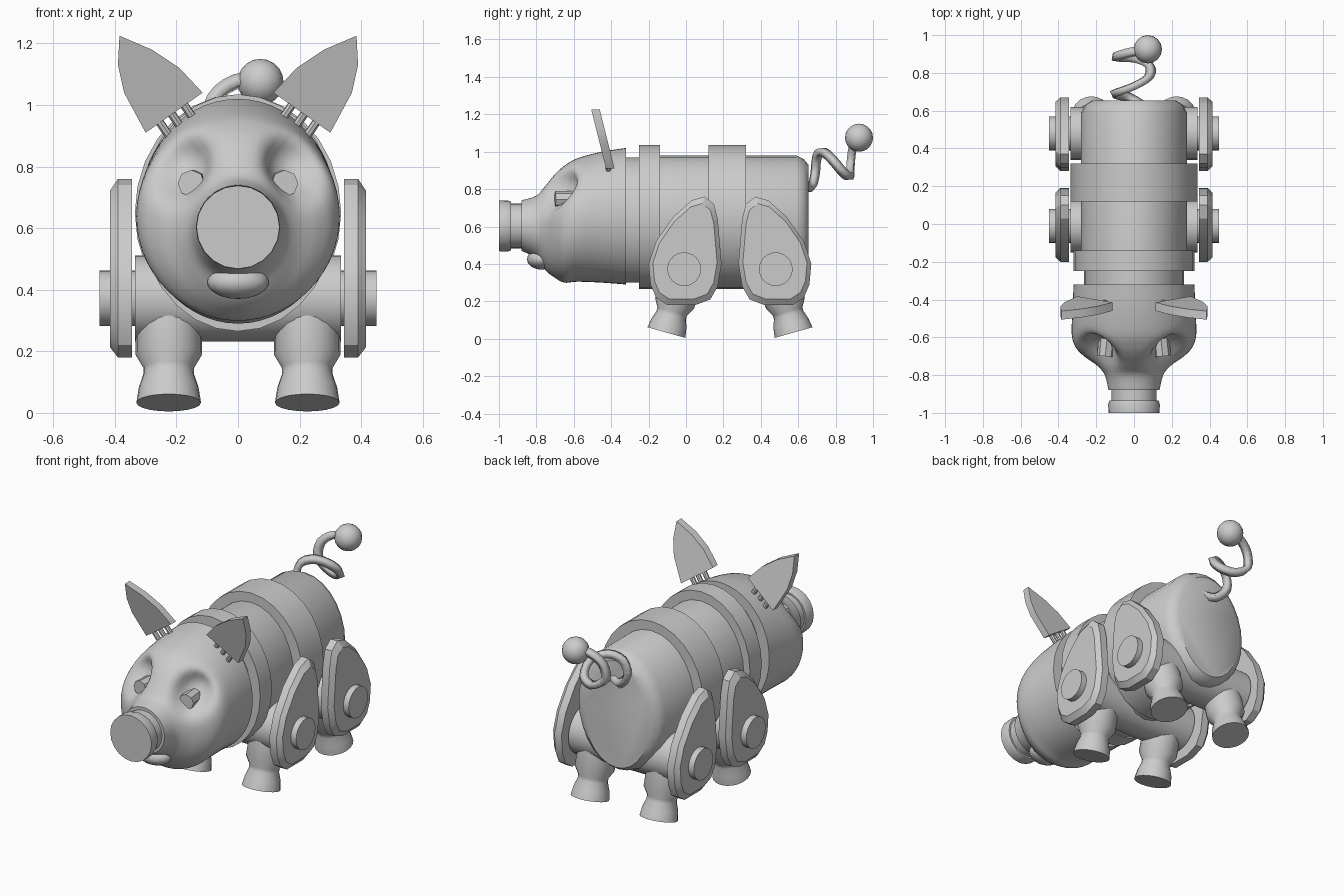
import bpy, bmesh
from math import sin, cos, pi, exp, radians
from mathutils import Vector

if "Cube" in bpy.data.objects:
    bpy.data.objects.remove(bpy.data.objects["Cube"])


def shade(ob, angle=35):
    bpy.ops.object.select_all(action='DESELECT')
    ob.select_set(True)
    bpy.context.view_layer.objects.active = ob
    bpy.ops.object.shade_smooth_by_angle(angle=radians(angle))


def skin(name, loops, angle=35):
    """Bridge a row of equal-length point loops and cap both ends."""
    bm = bmesh.new()
    rows = [[bm.verts.new(p) for p in loop] for loop in loops]
    n = len(rows[0])
    for a, b in zip(rows, rows[1:]):
        for i in range(n):
            j = (i + 1) % n
            bm.faces.new((a[i], a[j], b[j], b[i]))
    bm.faces.new(rows[0])
    bm.faces.new(rows[-1])
    bmesh.ops.recalc_face_normals(bm, faces=bm.faces)
    mesh = bpy.data.meshes.new(name)
    bm.to_mesh(mesh)
    bm.free()
    ob = bpy.data.objects.new(name, mesh)
    bpy.context.collection.objects.link(ob)
    shade(ob, angle)
    return ob


def oval(y, rx, zc, rz, n=28):
    return [Vector((rx * sin(2 * pi * i / n), y, zc + rz * cos(2 * pi * i / n)))
            for i in range(n)]


def turned(name, profile, origin, direction, n=20):
    """Revolve (distance, radius) pairs about an axis."""
    q = Vector((0, 1, 0)).rotation_difference(Vector(direction))
    skin(name, [[Vector(origin) + q @ p for p in oval(d, r, 0, r, n)]
                for d, r in profile])


def ball(name, loc, scale, seg, rings):
    bpy.ops.mesh.primitive_uv_sphere_add(segments=seg, ring_count=rings, location=loc)
    ob = bpy.context.object
    ob.name = name
    ob.scale = scale
    shade(ob, 40)


def smooth_rows(rows, steps):
    """Catmull-Rom interpolation through rows of values."""
    pts = [rows[0]] + rows + [rows[-1]]
    out = []
    for a, b, c, d in zip(pts, pts[1:], pts[2:], pts[3:]):
        for k in range(steps):
            t = k / steps
            out.append([q + t * ((r - p) + t * ((2*p - 5*q + 4*r - s)
                        + t * (3*q - p - 3*r + s))) / 2
                        for p, q, r, s in zip(a, b, c, d)])
    return out + [rows[-1]]


# Barrel body, neck and raised bands
skin("body", [oval(-0.25, 0.28, 0.625, 0.355), oval(0.59, 0.28, 0.625, 0.355),
              oval(0.63, 0.26, 0.62, 0.34), oval(0.655, 0.22, 0.615, 0.315)])
skin("neck", [oval(y, 0.265, 0.635, 0.335) for y in (-0.36, -0.2)])
for name, y0, y1, rx in (("shoulder_band", -0.25, -0.14, 0.32),
                         ("belly_band", 0.12, 0.32, 0.335)):
    skin(name, [oval(y, rx, 0.65, 0.385) for y in (y0, y1)])

# Head: rows of (y, half width, top, bottom)
head_rows = [(-0.32, 0.32, 1.02, 0.29), (-0.45, 0.325, 1.0, 0.3),
             (-0.58, 0.33, 0.965, 0.305), (-0.65, 0.31, 0.925, 0.3),
             (-0.7, 0.265, 0.88, 0.325), (-0.75, 0.195, 0.82, 0.365),
             (-0.8, 0.155, 0.765, 0.43), (-0.88, 0.135, 0.74, 0.47)]
head = [oval(y, w, (t + b) / 2, (t - b) / 2, 56)
        for y, w, t, b in smooth_rows(head_rows, 6)]
# Press in the eye sockets
for loop in head:
    for p in loop:
        for s in (1, -1):
            d2 = ((p.x - s * 0.18) / 0.09) ** 2 + ((p.y + 0.67) / 0.11) ** 2 \
                + ((p.z - 0.79) / 0.1) ** 2
            p += Vector((-s * 0.045, 0.09, -0.015)) * exp(-d2 ** 1.5)
skin("head", head, 50)
ball("lower_lip", (0, -0.775, 0.425), (0.1, 0.075, 0.055), 20, 12)

# Snout
turned("snout", [(-0.86, 0.12), (-0.935, 0.12), (-0.935, 0.13),
                 (-0.955, 0.137), (-1.0, 0.135)], (0, 0, 0.603), (0, 1, 0), 20)

# Ear outline in x and z, pulled into a forward-leaning blade
ear = [(0.115, 1.04), (0.19, 1.12), (0.28, 1.18), (0.385, 1.225),
       (0.39, 1.13), (0.37, 1.04), (0.3, 0.91)]
for s, side in ((1, "left"), (-1, "right")):
    skin("ear_" + side, [[(s * x, off - 0.25 * (z - 0.92), z) for x, z in ear]
                         for off in (-0.43, -0.385)], 20)
    for i, (x, z) in enumerate(((0.175, 1.0), (0.215, 0.97), (0.255, 0.945))):
        turned(f"ear_peg_{side}_{i}", [(-0.01, 0.014), (0.08, 0.014)],
               (s * x, -0.42, z), (-s * 0.56, 0.1, -0.82), 8)
    turned("eye_" + side, [(0, 0.044), (0.12, 0.044)],
           (s * 0.152, -0.7, 0.745), (-s * 0.1, 1, 0), 8)

# Legs: axle, teardrop plates and feet; the rear pair mirrors the front
plate = [(0.11, 0.76), (0.16, 0.72), (0.18, 0.64), (0.2, 0.4), (0.18, 0.28),
         (0.14, 0.21), (0.06, 0.18), (-0.09, 0.18), (-0.15, 0.22),
         (-0.18, 0.29), (-0.19, 0.4), (-0.15, 0.52), (-0.06, 0.65), (0.04, 0.74)]
leg = [(0, 0.108), (0.19, 0.108), (0.235, 0.082), (0.255, 0.082),
       (0.3, 0.097), (0.352, 0.105)]
axle = [(-0.45, 0.09), (-0.335, 0.09), (-0.335, 0.14),
        (0.335, 0.14), (0.335, 0.09), (0.45, 0.09)]
for end, yc, f in (("front", -0.01, 1), ("rear", 0.48, -1)):
    turned("axle_" + end, axle, (0, yc, 0.372), (1, 0, 0), 24)
    for s, side in ((1, "left"), (-1, "right")):
        loops = [[(s * x, yc + f * y * k, 0.45 + (z - 0.45) * k) for y, z in plate]
                 for x, k in ((0.345, 1), (0.39, 1), (0.415, 0.88))]
        skin(f"leg_plate_{end}_{side}", loops, 25)
        turned(f"leg_{end}_{side}", leg, (s * 0.225, yc, 0.372),
               (0, -f * 0.27, -0.963), 20)

# Curly tail with a ball at the tip
path = [(0.04, 0.63, 0.83), (-0.03, 0.67, 0.81), (-0.1, 0.69, 0.88),
        (-0.08, 0.7, 0.97), (0, 0.73, 1.0), (0.08, 0.78, 0.96),
        (0.08, 0.84, 0.89), (0, 0.875, 0.87), (-0.09, 0.88, 0.93),
        (-0.08, 0.89, 1.02), (-0.01, 0.91, 1.075), (0.07, 0.92, 1.08)]
curve = bpy.data.curves.new("tail", 'CURVE')
curve.dimensions = '3D'
curve.bevel_depth = 0.027
curve.bevel_resolution = 0
curve.use_fill_caps = True
spline = curve.splines.new('POLY')
points = smooth_rows(path, 3)
spline.points.add(len(points) - 1)
for sp, p in zip(spline.points, points):
    sp.co = (*p, 1)
bpy.context.collection.objects.link(bpy.data.objects.new("tail", curve))
ball("tail_ball", (0.073, 0.925, 1.075), (0.075,) * 3, 16, 10)
